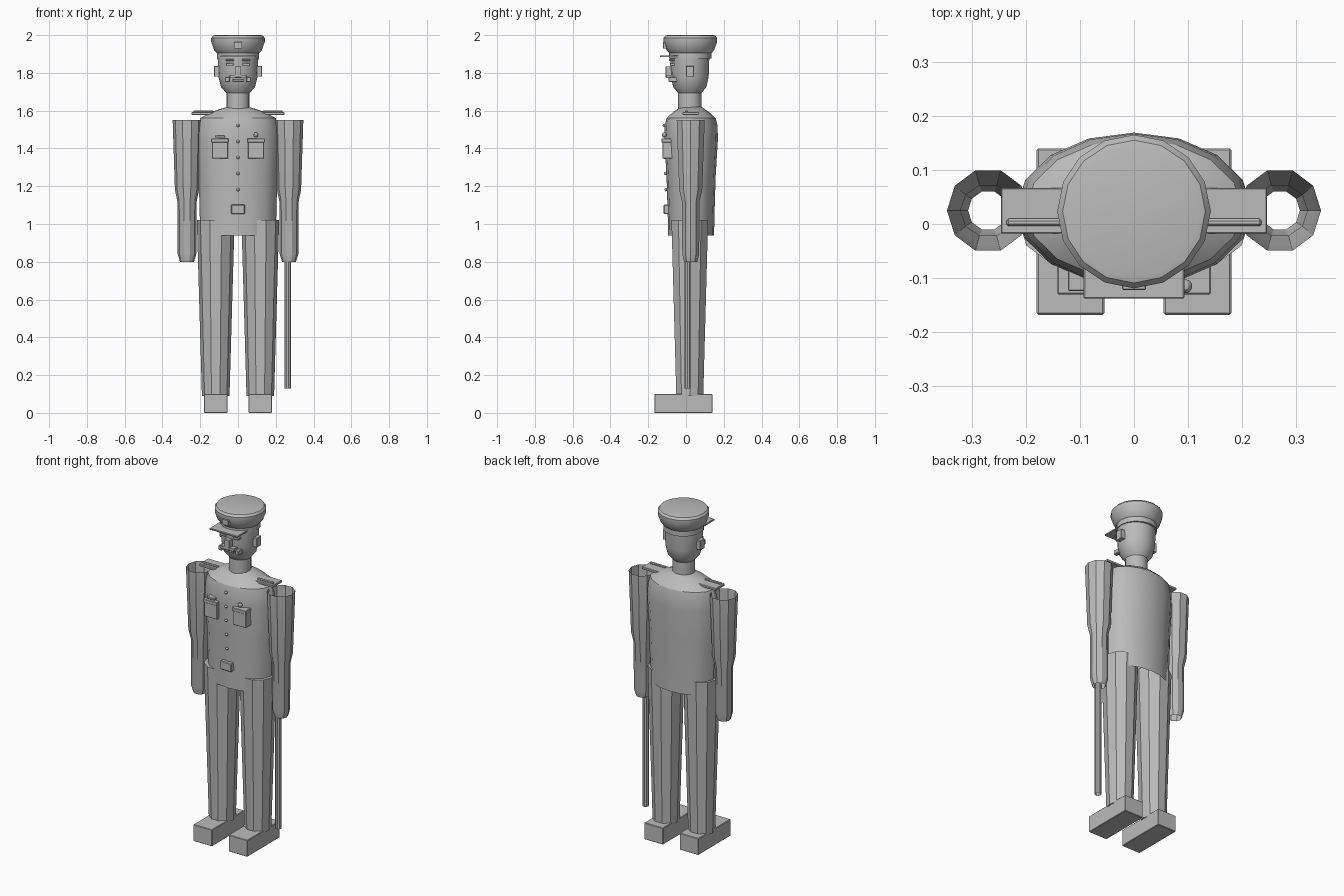
import bpy, bmesh, math

cube = bpy.data.objects.get("Cube")
if cube:
    bpy.data.objects.remove(cube, do_unlink=True)

grey = bpy.data.materials.new("plain grey")
grey.use_nodes = True
tone = (0.5, 0.5, 0.5, 1)
grey.diffuse_color = tone
grey.node_tree.nodes["Principled BSDF"].inputs["Base Color"].default_value = tone


def finish(name, bm):
    bmesh.ops.recalc_face_normals(bm, faces=bm.faces)
    mesh = bpy.data.meshes.new(name)
    bm.to_mesh(mesh)
    bm.free()
    obj = bpy.data.objects.new(name, mesh)
    bpy.context.collection.objects.link(obj)
    mesh.materials.append(grey)
    bpy.ops.object.select_all(action='DESELECT')
    obj.select_set(True)
    bpy.context.view_layer.objects.active = obj
    bpy.ops.object.shade_smooth_by_angle(angle=math.radians(30))
    return obj


def loft(name, x, y, rings, sides, bottom=False, top=False):
    """Stack of elliptical rings (z, x radius, y radius)."""
    bm = bmesh.new()
    loops = []
    for z, rx, ry in rings:
        angles = [math.tau * i / sides for i in range(sides)]
        loops.append([bm.verts.new((x + rx * math.cos(a), y + ry * math.sin(a), z))
                      for a in angles])
    for low, high in zip(loops, loops[1:]):
        for i in range(sides):
            j = (i + 1) % sides
            bm.faces.new((low[i], low[j], high[j], high[i]))
    if bottom:
        bm.faces.new(loops[0][::-1])
    if top:
        bm.faces.new(loops[-1])
    return finish(name, bm)


def box(name, xs, ys, zs, bevel=0.002):
    bm = bmesh.new()
    bmesh.ops.create_cube(bm, size=1)
    for v in bm.verts:
        v.co = [(lo + hi) / 2 + c * (hi - lo)
                for c, (lo, hi) in zip(v.co, (xs, ys, zs))]
    if bevel:
        bmesh.ops.bevel(bm, geom=bm.edges[:], offset=bevel, segments=1, affect='EDGES')
    return finish(name, bm)


def ball(name, x, y, z, r):
    bm = bmesh.new()
    bmesh.ops.create_uvsphere(bm, u_segments=10, v_segments=6, radius=r)
    bmesh.ops.translate(bm, verts=bm.verts, vec=(x, y, z))
    return finish(name, bm)


def side_box(name, side, xs, ys, zs, bevel=0.002):
    return box(name, sorted(side * x for x in xs), ys, zs, bevel)


# Torso, neck, head and cap
loft("torso", 0, 0.027, [
    (0.94, 0.195, 0.122), (1.02, 0.202, 0.123), (1.25, 0.208, 0.13),
    (1.45, 0.218, 0.142), (1.52, 0.211, 0.14), (1.56, 0.2, 0.13),
    (1.59, 0.15, 0.098), (1.61, 0.09, 0.07), (1.62, 0.055, 0.055)], 16, top=True)
loft("neck", 0, 0.02, [(1.59, 0.062, 0.062), (1.7, 0.062, 0.062)], 16)
loft("head", 0, 0.02, [
    (1.685, 0.055, 0.055), (1.725, 0.09, 0.088), (1.78, 0.104, 0.1),
    (1.89, 0.108, 0.104)], 16, True, True)
loft("cap", 0, 0.023, [
    (1.875, 0.112, 0.112), (1.905, 0.112, 0.112), (1.92, 0.126, 0.126),
    (1.965, 0.142, 0.142), (1.985, 0.142, 0.142), (1.997, 0.132, 0.132),
    (2.0, 0.12, 0.12)], 16, True, True)
box("cap_visor", (-0.093, 0.093), (-0.138, -0.02), (1.883, 1.893))
box("cap_badge", (-0.022, 0.022), (-0.122, -0.09), (1.928, 1.963))

# Face
box("nose", (-0.017, 0.017), (-0.108, -0.06), (1.775, 1.835))
box("moustache", (-0.045, 0.045), (-0.104, -0.05), (1.772, 1.79))
box("mouth", (-0.03, 0.03), (-0.086, -0.05), (1.752, 1.764))

# Coat front
for i in range(5):
    ball("coat_button", 0, -0.115 + 0.003 * max(i - 1, 0), 1.522 - 0.085 * i, 0.009)
box("belt_buckle", (-0.037, 0.037), (-0.118, -0.08), (1.052, 1.103), 0.004)
box("medal_bar", (-0.122, -0.07), (-0.124, -0.08), (1.457, 1.469))
ball("whistle", 0.095, -0.115, 1.472, 0.013)

# Paired parts
for side, word in ((1, "left"), (-1, "right")):
    loft(word + "_arm", side * 0.27, 0.025, [
        (0.8, 0.037, 0.037), (0.84, 0.049, 0.047), (1.12, 0.051, 0.049),
        (1.18, 0.064, 0.064), (1.55, 0.076, 0.078)], 10)
    loft(word + "_leg", side * 0.118, 0.02, [
        (0.09, 0.073, 0.075), (1.02, 0.1, 0.102)], 10, True, True)
    side_box(word + "_shoe", side, (0.055, 0.18), (-0.168, 0.14), (0, 0.1), 0.003)
    side_box(word + "_ear", side, (0.09, 0.126), (0, 0.042), (1.78, 1.837))
    side_box(word + "_eye", side, (0.025, 0.062), (-0.085, -0.05), (1.838, 1.853))
    side_box(word + "_eyebrow", side, (0.02, 0.065), (-0.09, -0.05), (1.864, 1.873))
    side_box(word + "_moustache_tip", side, (0.045, 0.068), (-0.092, -0.04), (1.752, 1.778))
    side_box(word + "_pocket", side, (0.053, 0.138), (-0.124, -0.07), (1.347, 1.435))
    side_box(word + "_pocket_flap", side, (0.05, 0.142), (-0.13, -0.07), (1.432, 1.452))
    side_box(word + "_epaulette", side, (0.12, 0.246), (-0.018, 0.067), (1.578, 1.592))
    side_box(word + "_epaulette_cord", side, (0.13, 0.236), (-0.004, 0.01), (1.59, 1.602), 0.004)

# Baton held in the left hand
loft("baton", 0.263, 0.008, [(0.13, 0.018, 0.018), (0.82, 0.018, 0.018)], 10)
